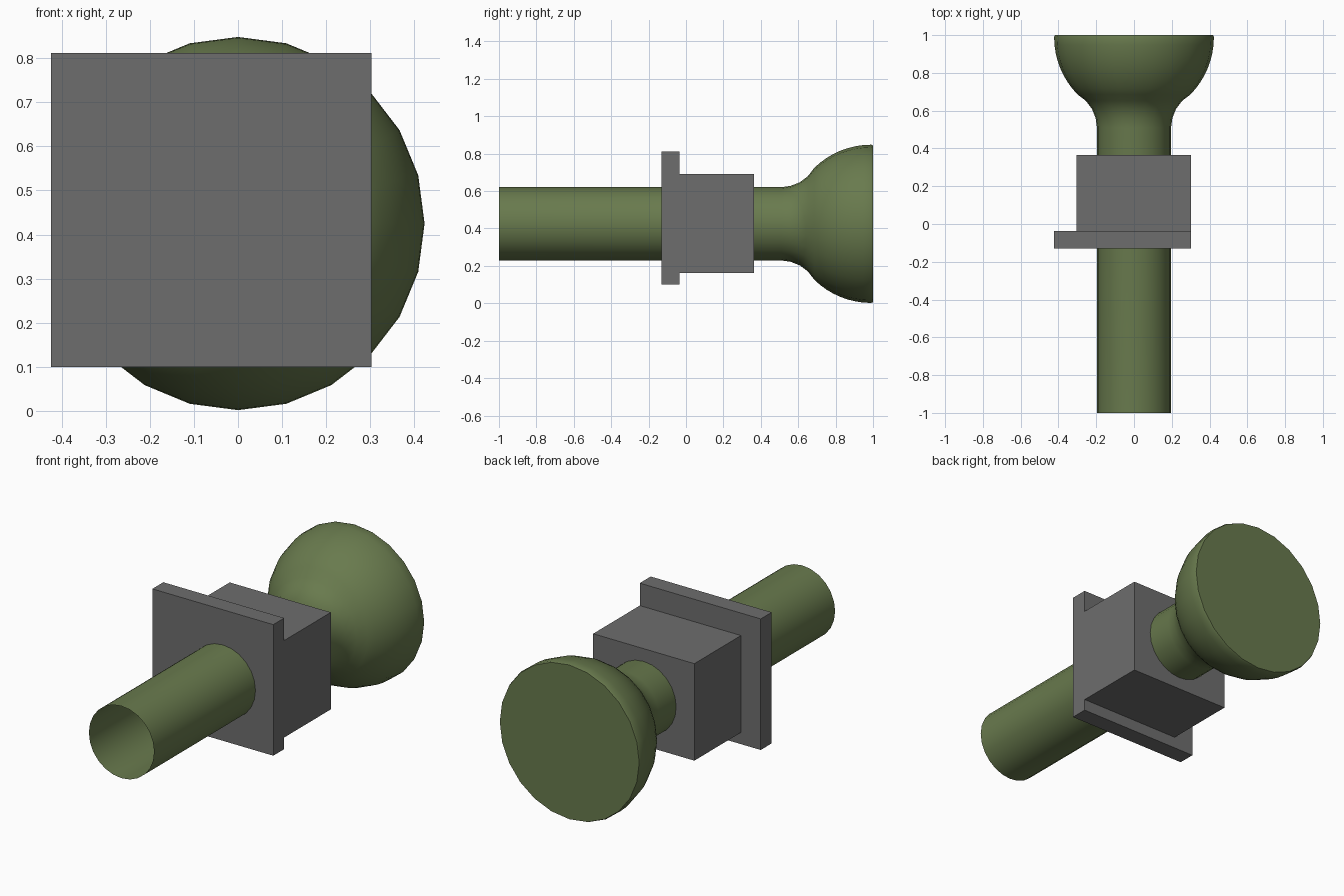
import bpy, bmesh
from math import sin, cos, pi, radians

if "Cube" in bpy.data.objects:
    bpy.data.objects.remove(bpy.data.objects["Cube"])

AXIS_Z = 0.425
SIDES = 24


def material(name, color):
    mat = bpy.data.materials.new(name)
    mat.diffuse_color = (*color, 1)
    mat.use_nodes = True
    mat.node_tree.nodes["Principled BSDF"].inputs["Base Color"].default_value = mat.diffuse_color
    return mat


green = material("green", (0.14, 0.195, 0.075))
dark_grey = material("dark_grey", (0.155, 0.155, 0.155))


def finish(name, bm, mat):
    bmesh.ops.recalc_face_normals(bm, faces=bm.faces)
    mesh = bpy.data.meshes.new(name)
    bm.to_mesh(mesh)
    bm.free()
    mesh.materials.append(mat)
    obj = bpy.data.objects.new(name, mesh)
    bpy.context.collection.objects.link(obj)
    return obj


def box(name, x, y, z):
    bm = bmesh.new()
    bmesh.ops.create_cube(bm, size=1)
    for v in bm.verts:
        v.co = [lo + (c + 0.5) * (hi - lo) for c, (lo, hi) in zip(v.co, (x, y, z))]
    return finish(name, bm, dark_grey)


# Stem and flared bell: (radius, y) profile spun about the y axis, open at the front
profile = [(0.196, -1), (0.196, 0.51), (0.203, 0.56), (0.222, 0.608), (0.255, 0.652)]
dome_r, dome_depth, rim_y = 0.423, 0.43, 0.99
for i in range(9):
    a = radians(45) * (1 - i / 8)
    profile.append((dome_r * cos(a), rim_y - dome_depth * sin(a)))
profile.append((0.419, 1))  # slight rounding at the rim

bm = bmesh.new()
rings = [[bm.verts.new((r * cos(2 * pi * k / SIDES), y, AXIS_Z + r * sin(2 * pi * k / SIDES)))
          for k in range(SIDES)] for r, y in profile]
for a, b in zip(rings, rings[1:]):
    for k in range(SIDES):
        n = (k + 1) % SIDES
        bm.faces.new((a[k], a[n], b[n], b[k]))
bm.faces.new(rings[-1])  # flat end cap
stem = finish("stem_and_bell", bm, green)

bpy.context.view_layer.objects.active = stem
stem.select_set(True)
bpy.ops.object.shade_smooth_by_angle(angle=radians(40))

# Grey housing block and its offset flange plate
box("housing_block", (-0.305, 0.303), (-0.036, 0.364), (0.163, 0.69))
box("flange_plate", (-0.424, 0.303), (-0.13, -0.036), (0.1, 0.812))
